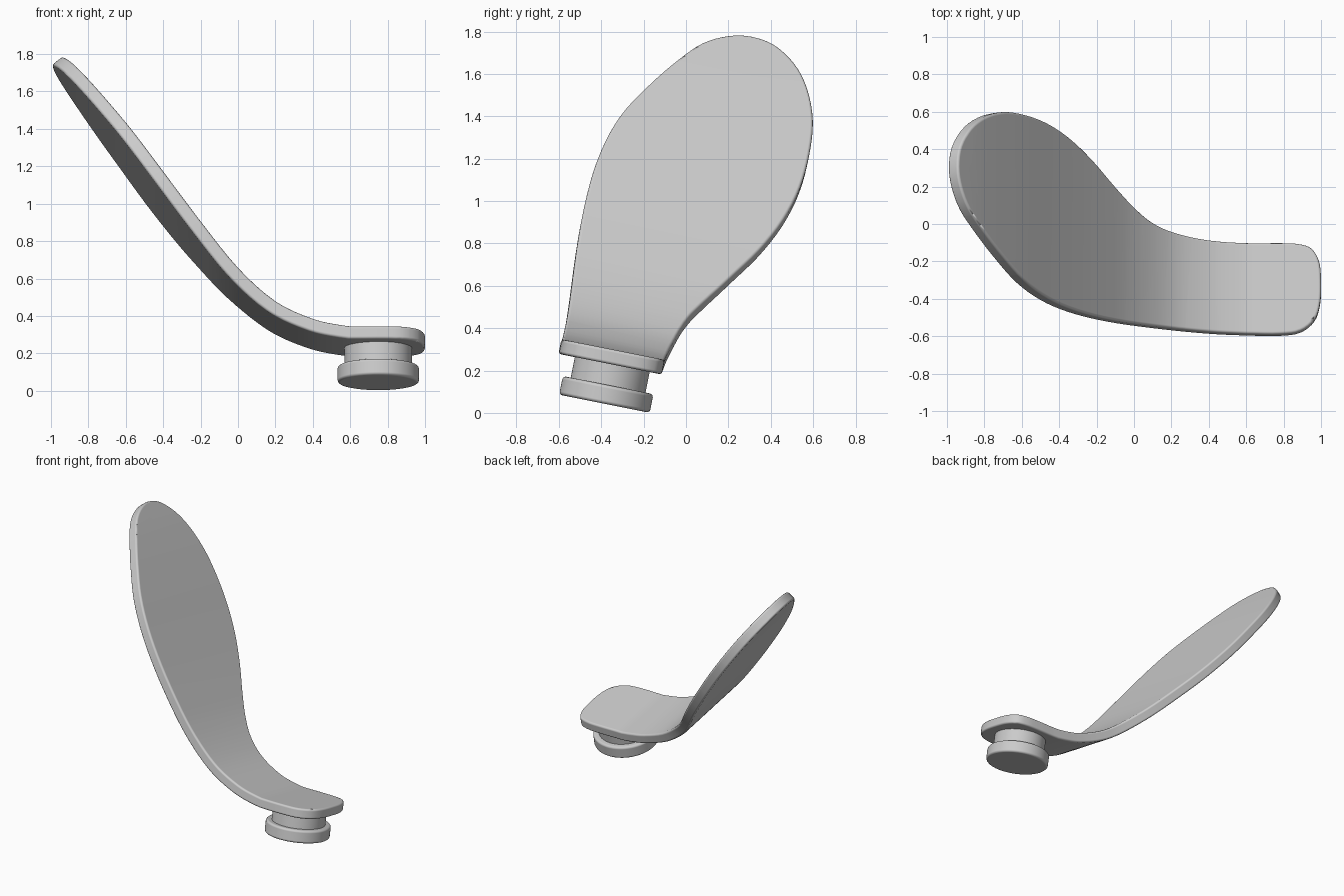
import bpy
import bmesh
import math
from mathutils import Vector, Matrix

if "Cube" in bpy.data.objects:
    bpy.data.objects.remove(bpy.data.objects["Cube"], do_unlink=True)

TILT = 0.2            # fall of the whole piece towards the back
THICKNESS = 0.07
TILT_MATRIX = Matrix.Rotation(-math.atan(TILT), 4, 'X')

grey = bpy.data.materials.new("plain_grey")
grey.use_nodes = True
grey.diffuse_color = (0.6, 0.6, 0.6, 1)
grey.node_tree.nodes["Principled BSDF"].inputs["Base Color"].default_value = grey.diffuse_color


def smooth_path(points, closed, steps):
    """Catmull-Rom curve through the given points."""
    pts = [Vector(p) for p in points]
    count = len(pts)

    def at(i):
        return pts[i % count] if closed else pts[max(0, min(count - 1, i))]

    result = []
    for i in range(count if closed else count - 1):
        a, b, c, d = at(i - 1), at(i), at(i + 1), at(i + 2)
        for k in range(steps):
            t = k / steps
            result.append(0.5 * (2 * b + (c - a) * t + (2 * a - 5 * b + 4 * c - d) * t ** 2
                                 + (3 * b - a - 3 * c + d) * t ** 3))
    if not closed:
        result.append(pts[-1])
    return result


def finish(bm, name, bevel_width, thickness=0):
    """Turn a bmesh into a shaded object with softened edges."""
    mesh = bpy.data.meshes.new(name)
    bm.to_mesh(mesh)
    bm.free()
    mesh.materials.append(grey)
    obj = bpy.data.objects.new(name, mesh)
    bpy.context.collection.objects.link(obj)
    bpy.ops.object.select_all(action='DESELECT')
    obj.select_set(True)
    bpy.context.view_layer.objects.active = obj
    bpy.ops.object.shade_smooth_by_angle(angle=math.radians(40))
    if thickness:
        solid = obj.modifiers.new("thickness", 'SOLIDIFY')
        solid.thickness = thickness
        solid.offset = -1
    bevel = obj.modifiers.new("soft_edge", 'BEVEL')
    bevel.width = bevel_width
    bevel.segments = 3
    bevel.limit_method = 'ANGLE'
    bevel.angle_limit = math.radians(45)
    bevel.use_clamp_overlap = False
    bevel.harden_normals = True
    return obj


# Paddle outline seen from above, counterclockwise from the pad's back edge
outline = [
    (.78, -.1), (.6, -.1), (.4, -.085), (.22, -.045), (.1, .01), (0, .095),
    (-.1, .205), (-.22, .345), (-.34, .46), (-.46, .54), (-.58, .585),
    (-.69, .6), (-.79, .575), (-.87, .515), (-.925, .42), (-.94, .31),
    (-.925, .2), (-.88, .08), (-.8, -.04), (-.7, -.17), (-.58, -.305),
    (-.45, -.4), (-.3, -.465), (-.1, -.515), (.15, -.55), (.4, -.575),
    (.6, -.585), (.78, -.587), (.89, -.57), (.965, -.51), (.995, -.42),
    (1, -.3), (.99, -.2), (.95, -.13), (.88, -.105)]

# Height of the sweeping upper surface along x
sweep = smooth_path([
    (-1, 1.92), (-.93, 1.83), (-.8, 1.66), (-.6, 1.38), (-.4, 1.09), (-.2, .81),
    (0, .554), (.2, .37), (.4, .272), (.56, .235), (.62, .23), (.8, .23), (1.05, .23)],
    False, 8)


def surface_height(x, y):
    for a, b in zip(sweep, sweep[1:]):
        if x <= b.x:
            break
    t = (x - a.x) / (b.x - a.x)
    return a.y + (b.y - a.y) * t - TILT * y


# Curved paddle: flat outline, sliced into strips, then lifted onto the sweep
bm = bmesh.new()
bm.faces.new([bm.verts.new((p.x, p.y, 0)) for p in smooth_path(outline, True, 4)])
slices = 48
for i in range(1, slices):
    bmesh.ops.bisect_plane(
        bm, geom=bm.verts[:] + bm.edges[:] + bm.faces[:], dist=0.0005,
        plane_co=(-.94 + 1.94 * i / slices, 0, 0), plane_no=(1, 0, 0))
bmesh.ops.remove_doubles(bm, verts=bm.verts[:], dist=0.005)
for v in bm.verts:
    v.co.z = surface_height(v.co.x, v.co.y)
bm.normal_update()
finish(bm, "curved_paddle", 0.014, THICKNESS)


def tilted_cylinder(name, radius, bottom, top, bevel_width):
    """Cylinder on the mount's leaning axis, between two heights along it."""
    bm = bmesh.new()
    bmesh.ops.create_cone(bm, cap_ends=True, segments=64, radius1=radius, radius2=radius,
                          depth=top - bottom,
                          matrix=Matrix.Translation((0, 0, (top + bottom) / 2)))
    obj = finish(bm, name, bevel_width)
    obj.matrix_world = Matrix.Translation((.75, -.385, .043)) @ TILT_MATRIX
    return obj


# Round mount under the pad
tilted_cylinder("mount_disc", .218, 0, .09, .016)
tilted_cylinder("mount_neck", .18, .08, .215, .004)
